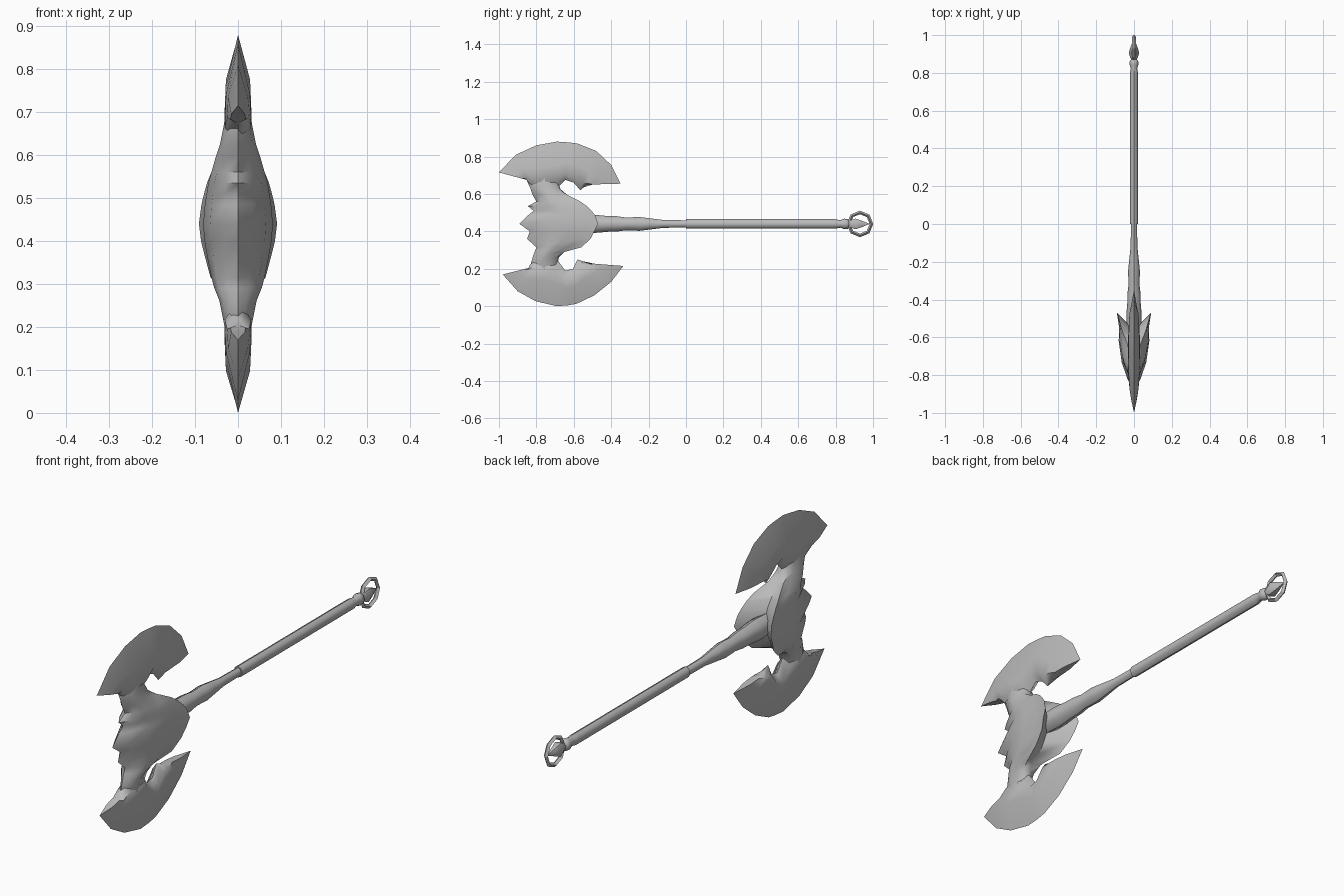
import bpy, bmesh, math

if "Cube" in bpy.data.objects:
    bpy.data.objects.remove(bpy.data.objects["Cube"])

steel = bpy.data.materials.new("grey steel")
steel.diffuse_color = (0.5, 0.5, 0.5, 1)
steel.use_nodes = True
steel.node_tree.nodes["Principled BSDF"].inputs["Base Color"].default_value = steel.diffuse_color
MID = 0.44  # height of the shaft axis


def loft(name, rings, closed=False, angle=50):
    """Skin a list of equal-length closed cross-sections."""
    bm = bmesh.new()
    loops = [[bm.verts.new(p) for p in ring] for ring in rings]
    n = len(loops[0])
    pairs = list(zip(loops, loops[1:]))
    if closed:
        pairs.append((loops[-1], loops[0]))
    for a, b in pairs:
        for i in range(n):
            j = (i + 1) % n
            bm.faces.new((a[i], a[j], b[j], b[i]))
    if not closed:
        bm.faces.new(loops[0])
        bm.faces.new(loops[-1])
    bmesh.ops.remove_doubles(bm, verts=bm.verts, dist=0.0005)
    bmesh.ops.recalc_face_normals(bm, faces=bm.faces)
    mesh = bpy.data.meshes.new(name)
    bm.to_mesh(mesh)
    bm.free()
    mesh.materials.append(steel)
    obj = bpy.data.objects.new(name, mesh)
    bpy.context.collection.objects.link(obj)
    bpy.ops.object.select_all(action='DESELECT')
    obj.select_set(True)
    bpy.context.view_layer.objects.active = obj
    bpy.ops.object.shade_smooth_by_angle(angle=math.radians(angle))
    return obj


def mirrored(half):
    """Close a half section (first and last points on x = 0) across x."""
    return half + [(-x, y, z) for x, y, z in reversed(half[1:-1])]


def blade(name, outer, inner, thick):
    """Crescent blade, sharp on the outer arc and thickest near the neck."""
    rings = []
    for (oy, oz), (iy, iz), t in zip(outer, inner, thick):
        def at(f, x):
            return (x, oy + (iy - oy) * f, oz + (iz - oz) * f)
        rings.append(mirrored([at(0, 0), at(0.5, t), at(0.82, t * 1.1), at(1, 0)]))
    return loft(name, rings)


# Crescent blades
thick = [0.016, 0.023, 0.028, 0.029, 0.028, 0.028, 0.026, 0.024, 0.016]
blade("upper_blade",
      [(-1, .715), (-.91, .81), (-.80, .86), (-.69, .88), (-.63, .876),
       (-.58, .87), (-.48, .83), (-.40, .755), (-.35, .655)],
      [(-.85, .675), (-.845, .66), (-.80, .62), (-.69, .63), (-.645, .675),
       (-.60, .66), (-.565, .62), (-.55, .635), (-.53, .65)], thick)
blade("lower_blade",
      [(-.98, .17), (-.90, .08), (-.805, .027), (-.69, 0), (-.63, .005),
       (-.585, .013), (-.49, .058), (-.40, .13), (-.335, .215)],
      [(-.84, .205), (-.835, .22), (-.80, .26), (-.69, .25), (-.645, .19),
       (-.605, .20), (-.58, .25), (-.55, .24), (-.525, .23)], thick)

# Head core: rows of height, front y, widest y, half width, rear y, rear half width, recess y
rows = [
    (.15, -.79, -.74, .024, -.70, .012, -.69),
    (.21, -.835, -.76, .033, -.70, .02, -.69),
    (.26, -.82, -.75, .043, -.69, .03, -.68),
    (.29, -.81, -.73, .055, -.65, .035, -.665),
    (.315, -.80, -.70, .062, -.56, .064, -.62),
    (.36, -.85, -.65, .071, -.51, .076, -.59),
    (.40, -.835, -.63, .078, -.49, .086, -.57),
    (.44, -.89, -.62, .081, -.47, .091, -.56),
    (.485, -.845, -.62, .077, -.485, .085, -.57),
    (.51, -.815, -.64, .073, -.505, .079, -.58),
    (.535, -.845, -.66, .069, -.53, .072, -.60),
    (.56, -.80, -.70, .062, -.565, .062, -.62),
    (.595, -.82, -.73, .052, -.635, .035, -.66),
    (.625, -.83, -.75, .042, -.68, .03, -.67),
    (.67, -.85, -.76, .033, -.70, .02, -.69),
    (.73, -.79, -.74, .024, -.70, .012, -.69),
]
rings = []
for z, yf, ym, w, yb, wb, yr in rows:
    d = ym - yf
    rings.append(mirrored([
        (0, yf, z), (w * .42, yf + d * .25, z), (w * .8, yf + d * .58, z), (w, ym, z),
        ((w + wb) * .46, (ym + yb) / 2, z), (wb, yb, z), (0, yr, z)]))
loft("head_core", rings, angle=60)


def turned(name, profile, sides=8, flat=0.85, angle=50):
    """Round part along y from (y, radius) pairs, slightly flattened in x."""
    rings = []
    for y, r in profile:
        rings.append([(r * flat * math.cos(a), y, MID + r * math.sin(a))
                      for a in (2 * math.pi * i / sides for i in range(sides))])
    return loft(name, rings, angle=angle)


# Shaft: gnarled grip behind the head, plain rod, flared end cap
turned("gnarled_grip", [(-.66, .04), (-.50, .048), (-.47, .047), (-.42, .042), (-.37, .041),
                        (-.32, .034), (-.25, .037), (-.20, .031), (-.12, .021), (.01, .019)])
turned("rod", [(0, .025), (.79, .025)])
turned("end_cap", [(.78, .025), (.80, .025), (.825, .02), (.845, .028), (.865, .026), (.875, .012)])
turned("pommel_spike", [(.855, .012), (.87, .018), (.905, .033), (.94, .02), (.98, .001)], 6)

# Octagonal ring around the spike
rings = []
for i in range(8):
    a = math.pi / 4 * i
    rings.append([(x, .93 + r * math.cos(a), MID + r * math.sin(a))
                  for x, r in ((0, .071), (.01, .061), (0, .052), (-.01, .061))])
loft("pommel_ring", rings, closed=True, angle=30)
